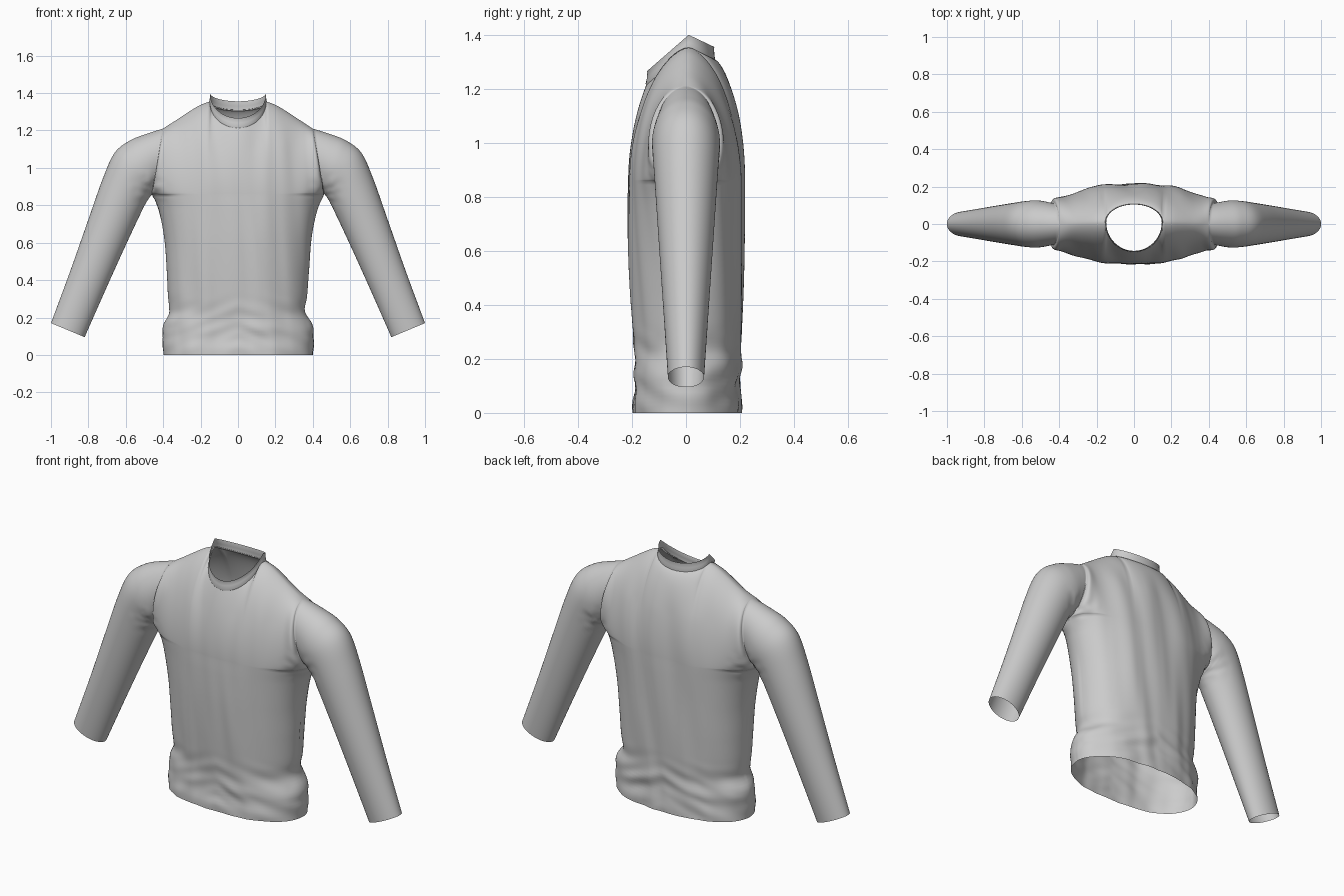
import bpy, bmesh
from math import sin, cos, pi
from mathutils import Vector, noise

if "Cube" in bpy.data.objects:
    bpy.data.objects.remove(bpy.data.objects["Cube"])

COLS, LOW, UP, ARM = 40, 56, 32, 48   # grid resolution
U_NECK = sin(pi / 2 * 0.25)           # column where collar meets shoulder
Z_PIT = 0.86


def spline(table, x):
    """Smooth (Catmull-Rom) lookup in rows of (key, values...)."""
    n = len(table)
    i = 0
    while i < n - 2 and x > table[i + 1][0]:
        i += 1
    a, b = table[i], table[i + 1]
    p, q = table[max(i - 1, 0)], table[min(i + 2, n - 1)]
    h = b[0] - a[0]
    t = min(max((x - a[0]) / h, 0), 1)
    out = []
    for k in range(1, len(a)):
        ma = (b[k] - p[k]) / (b[0] - p[0]) * h
        mb = (q[k] - a[k]) / (q[0] - a[0]) * h
        out.append((2*t**3 - 3*t*t + 1) * a[k] + (t**3 - 2*t*t + t) * ma
                   + (3*t*t - 2*t**3) * b[k] + (t**3 - t*t) * mb)
    return out


def grid(bm, rows):
    """Skin a list of equally long point rows with quads."""
    vs = [[bm.verts.new(p) for p in r] for r in rows]
    for r0, r1 in zip(vs, vs[1:]):
        for i in range(len(r0) - 1):
            bm.faces.new((r0[i], r0[i + 1], r1[i + 1], r1[i]))


def finish(bm, name):
    bmesh.ops.recalc_face_normals(bm, faces=bm.faces)
    me = bpy.data.meshes.new(name)
    bm.to_mesh(me)
    bm.free()
    me.shade_smooth()
    ob = bpy.data.objects.new(name, me)
    bpy.context.collection.objects.link(ob)
    return ob


# z, half width, front depth, back depth
BODY = [(0, .400, .200, .205), (.04, .403, .200, .205), (.10, .402, .192, .200),
        (.17, .397, .190, .200), (.23, .362, .192, .203), (.30, .370, .198, .207),
        (.45, .378, .208, .212), (.62, .392, .215, .215), (.78, .425, .216, .216),
        (Z_PIT, .460, .214, .215)]
SHOULDER = [(.15, 1.355), (.20, 1.337), (.25, 1.308), (.32, 1.262), (.40, 1.21)]
# station, top x, top z, underside x, underside z, half depth
SLEEVE = [(0, .40, 1.21, .46, .86, .110), (1, .50, 1.178, .466, .853, .122),
          (2, .58, 1.145, .472, .848, .126), (3, .66, 1.08, .482, .832, .123),
          (4, .722, .945, .515, .768, .116), (5, .805, .71, .60, .587, .102),
          (6, .90, .44, .705, .355, .085), (7, 1.0, .17, .82, .095, .067)]


def neck(theta, side):
    """Neckline point; theta 0 = centre, +-pi/2 = shoulder; side -1 = front."""
    c = cos(theta)
    ry, z0 = (.155, 1.22) if side < 0 else (.095, 1.31)
    return Vector((.15 * sin(theta), .01 + side * ry * c, z0 + (1.355 - z0) * (1 - c)))


def section(u, z, side):
    w, front, back = spline(BODY, z)
    d = front if side < 0 else back
    return Vector((u * w, side * d * max(0, 1 - abs(u) ** 2.5) ** .5, z))


def upper(u, phi, side):
    """Chest and back panel between armpit level and shoulder / neckline."""
    t = (1 - cos(phi)) / 2
    b = section(u, Z_PIT, side)
    if abs(u) <= U_NECK + 1e-6:
        th = pi / 2 * u / U_NECK
        top = neck(th, side)
        e = .6 + .4 * cos(th) if side < 0 else .65
    else:
        s = (abs(u) - U_NECK) / (1 - U_NECK)
        x = .15 + .25 * s
        top = Vector((x if u > 0 else -x, .01 * (1 - s), spline(SHOULDER, x)[0]))
        e = .6
    p = b.lerp(top, t)
    p.y = top.y + (b.y - top.y) * max(0, 1 - t * t) ** e
    p.y += side * .11 * sin(phi) * abs(u) ** 8
    return p


# Shirt body: front and back panels
bm = bmesh.new()
us = [sin(pi / 2 * k / COLS) for k in range(-COLS, COLS + 1)]
for side in (-1, 1):
    rows = [[section(u, Z_PIT * j / LOW, side) for u in us] for j in range(LOW + 1)]
    rows += [[upper(u, pi * j / UP, side) for u in us] for j in range(1, UP + 1)]
    grid(bm, rows)

# Sleeves, starting on the armhole loop
for sx in (-1, 1):
    rows = []
    for i in range(ARM + 1):
        tx, tz, bx, bz, ry = spline(SLEEVE, 7 * i / ARM)
        row = []
        for j in range(2 * UP + 1):
            phi = pi * j / UP
            t = (1 - cos(phi)) / 2
            row.append((sx * (bx + (tx - bx) * t), -ry * sin(phi), bz + (tz - bz) * t))
        rows.append(row)
    grid(bm, rows)
bmesh.ops.remove_doubles(bm, verts=bm.verts, dist=2e-5)
bmesh.ops.recalc_face_normals(bm, faces=bm.faces)
bm.normal_update()

# Cloth folds: long vertical drapes, bunching above the hem, creases at the armpits
moves = []
for v in bm.verts:
    x, y, z = v.co
    s = 1 if y > 0 else -1
    body = min(1, max(0, (.47 - abs(x)) / .1)) * min(1, max(0, (1.26 - z) / .15))
    drape = noise.noise((x * 13 - s * z * 1.2, s * 3.7, z * 1.6)) * .009
    hem = max(0, 1 - abs(z - .13) / .2)
    bunch = noise.noise((x * 5, y * 5 + 9, z * 17 + abs(x) * 6)) * .014 * hem
    pit = max(0, 1 - (Vector((abs(x), z)) - Vector((.47, .88))).length / .13)
    crease = noise.noise((x * 22, y * 12, z * 30)) * .008 * pit
    d = v.normal * (body * (drape + bunch) + crease)
    d.z *= min(1, z / .05)
    moves.append((v, d))
for v, d in moves:
    v.co += d
finish(bm, "shirt_body")

# Collar band standing on the neckline
bm = bmesh.new()
for side in (-1, 1):
    rows = []
    for h, grow in ((-.006, 1.02), (.0, 1.03), (.02, 1.0), (.04, .99), (.046, 1.0)):
        row = []
        for k in range(33):
            p = neck(pi * (k / 32 - .5), side)
            row.append((p.x * grow, .01 + (p.y - .01) * grow, p.z + h))
        rows.append(row)
    grid(bm, rows)
bmesh.ops.remove_doubles(bm, verts=bm.verts, dist=1e-5)
finish(bm, "collar")
